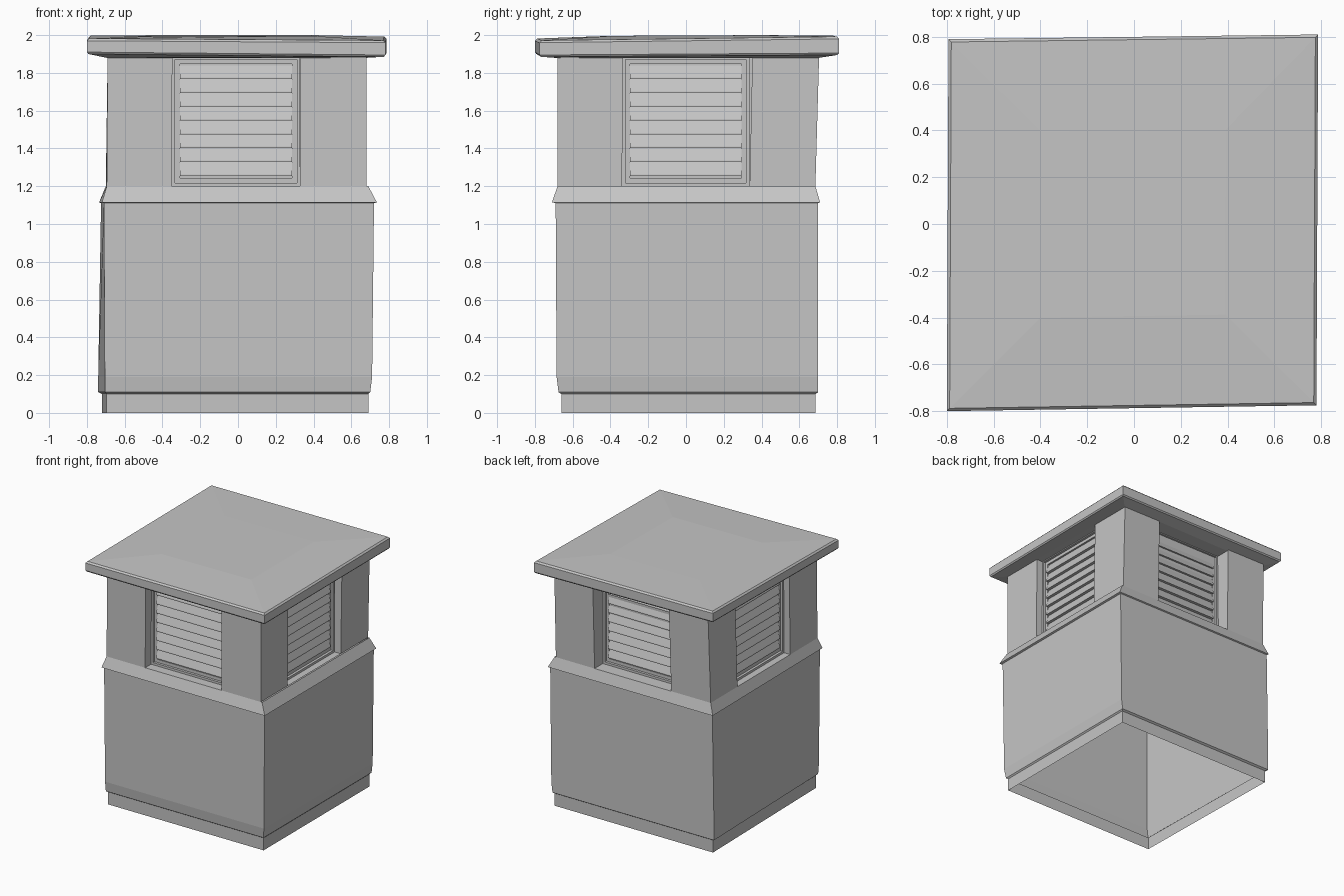
import bpy, bmesh
from mathutils import Vector

cube = bpy.data.objects.get("Cube")
if cube:
    bpy.data.objects.remove(cube, do_unlink=True)

stone = bpy.data.materials.new("light_grey_stone")
stone.use_nodes = True
GREY = (0.56, 0.56, 0.56, 1)
stone.diffuse_color = GREY
stone.node_tree.nodes["Principled BSDF"].inputs["Base Color"].default_value = GREY


def finish(name, bm):
    bmesh.ops.remove_doubles(bm, verts=bm.verts, dist=0.0005)
    bmesh.ops.recalc_face_normals(bm, faces=bm.faces)
    mesh = bpy.data.meshes.new(name)
    bm.to_mesh(mesh)
    bm.free()
    mesh.materials.append(stone)
    obj = bpy.data.objects.new(name, mesh)
    bpy.context.collection.objects.link(obj)
    return obj


def corners(z, xl_front, xl_back, xr, y0, y1):
    """Four slightly irregular corners, counter-clockwise from front -x."""
    return [Vector(p) for p in ((xl_front, y0, z), (xr, y0, z), (xr, y1, z), (xl_back, y1, z))]


def loft(bm, loops, cap_bottom=False, cap_top=False):
    rings = [[bm.verts.new(p) for p in loop] for loop in loops]
    n = len(rings[0])
    for low, high in zip(rings, rings[1:]):
        for i in range(n):
            j = (i + 1) % n
            bm.faces.new((low[i], low[j], high[j], high[i]))
    if cap_bottom:
        bm.faces.new(rings[0][::-1])
    if cap_top:
        bm.faces.new(rings[-1])


# Hollow lower body: plinth, wall and sloped ledge, open underneath
bm = bmesh.new()
loft(bm, [corners(*r) for r in (
    (0, -.695, -.72, .69, -.66, .685),
    (.1, -.695, -.72, .69, -.66, .685),
    (.11, -.705, -.74, .70, -.675, .70),
    (.19, -.705, -.74, .71, -.685, .70),
    (1.11, -.71, -.725, .72, -.69, .70),
    (1.115, -.72, -.735, .735, -.71, .71),
    (1.2, -.695, -.70, .69, -.68, .685))])
finish("lower_body", bm)

# Upper wall with a recess in each side, leaving four corner pillars
base = corners(1.2, -.695, -.70, .68, -.68, .685)
top = corners(1.9, -.69, -.69, .68, -.68, .705)
DEPTHS = (.11, .09, .14, .09)
NOTCH = (.25, .745)


def notch(loop, i):
    a, b = loop[i], loop[(i + 1) % 4]
    along = (b - a).normalized()
    inward = Vector((-along.y, along.x, 0)) * DEPTHS[i]
    s, e = a.lerp(b, NOTCH[0]), a.lerp(b, NOTCH[1])
    return [s, s + inward, e + inward, e]


def notched(loop):
    return [p for i in range(4) for p in [loop[i]] + notch(loop, i)]


bm = bmesh.new()
loft(bm, [notched(base), notched(top)])
for i in range(4):
    bm.faces.new([bm.verts.new(p) for p in notch(base, i)])
finish("pillars_and_recesses", bm)


# Framed louvre in each recess
def box(bm, place, u0, u1, d0, d1, z0, z1):
    loft(bm, [[place(u, d, z) for u, d in ((u0, d0), (u1, d0), (u1, d1), (u0, d1))]
              for z in (z0, z1)], True, True)


SLATS = 8
Z0, Z1 = 1.255, 1.84
for i, side in enumerate(("front", "right_hand", "back", "left_hand")):
    s, a, b, e = notch(base, i)
    along = (b - a).normalized()
    out = Vector((along.y, -along.x, 0))
    width = (b - a).length

    def place(u, d, z):
        p = a + along * u + out * d
        return Vector((p.x, p.y, z))

    bm = bmesh.new()
    # outer rim and flat inner border
    for rim, d, w in ((0, .035, .018), (.018, .015, .025)):
        lo, hi = 1.2 + rim, 1.89 - rim
        box(bm, place, rim, rim + w, 0, d, lo, hi)
        box(bm, place, width - rim - w, width - rim, 0, d, lo, hi)
        box(bm, place, rim, width - rim, 0, d, lo, lo + w)
        box(bm, place, rim, width - rim, 0, d, hi - w, hi)
    finish(side + "_louvre_frame", bm)

    # overlapping tilted slats
    bm = bmesh.new()
    pitch = (Z1 - Z0) / SLATS
    for k in range(SLATS):
        z = Z0 + k * pitch
        profile = ((0, z), (.03, z), (.03, z + .008), (.006, z + pitch), (0, z + pitch))
        loft(bm, [[place(u, d, h) for d, h in profile] for u in (.043, width - .043)], True, True)
    finish(side + "_louvre_slats", bm)

# Overhanging roof slab, slightly skewed with a softened upper rim
outline = ((-.8, -.8), (.78, -.775), (.787, .81), (-.793, .79))
LOW = (1.9, 1.885, 1.895, 1.91)
HIGH = (1.97, 1.96, 1.98, 1.985)


def roof_loop(scale, heights):
    return [Vector((x * scale, y * scale, z)) for (x, y), z in zip(outline, heights)]


bm = bmesh.new()
loft(bm, [roof_loop(.87, (1.88,) * 4), roof_loop(.99, LOW), roof_loop(1, [z + .01 for z in LOW]),
          roof_loop(1, HIGH), roof_loop(.985, [z + .012 for z in HIGH]),
          roof_loop(.5, (1.996, 1.996, 2, 2))], True, True)
finish("roof_slab", bm)
